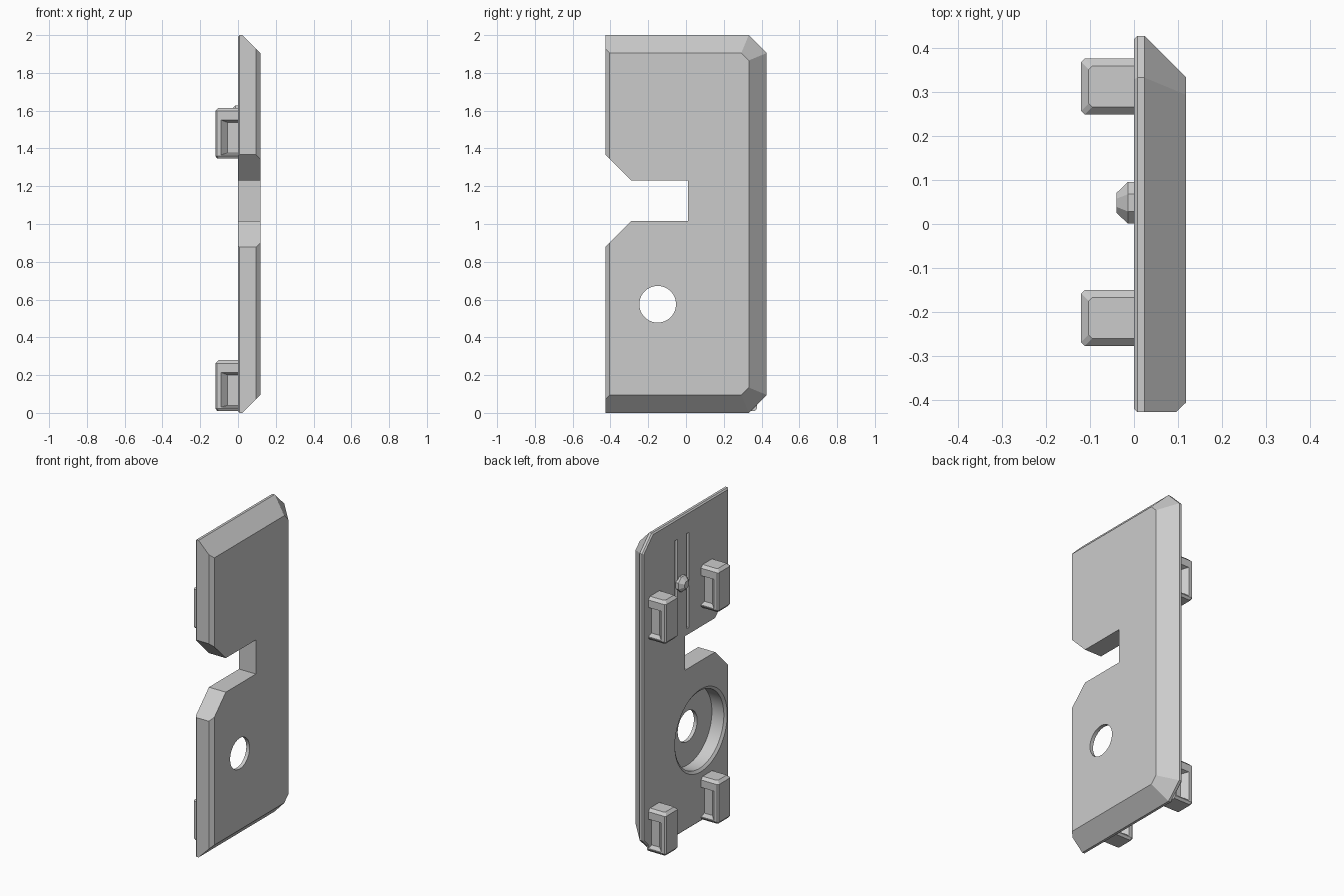
import bpy, bmesh, math

cube = bpy.data.objects.get("Cube")
if cube:
    bpy.data.objects.remove(cube, do_unlink=True)

GREY = (0.6, 0.6, 0.6, 1.0)
grey = bpy.data.materials.new("plain_grey")
grey.use_nodes = True
grey.diffuse_color = GREY
grey.node_tree.nodes["Principled BSDF"].inputs["Base Color"].default_value = GREY


def loft(name, sections):
    """Closed solid through rings that have equal point counts."""
    bm = bmesh.new()
    rings = [[bm.verts.new(p) for p in s] for s in sections]
    n = len(rings[0])
    for a, b in zip(rings, rings[1:]):
        for i in range(n):
            j = (i + 1) % n
            bm.faces.new((a[i], a[j], b[j], b[i]))
    bm.faces.new(rings[0])
    bm.faces.new(rings[-1])
    bmesh.ops.recalc_face_normals(bm, faces=bm.faces)
    mesh = bpy.data.meshes.new(name)
    bm.to_mesh(mesh)
    bm.free()
    mesh.materials.append(grey)
    obj = bpy.data.objects.new(name, mesh)
    bpy.context.collection.objects.link(obj)
    return obj


def activate(obj):
    bpy.ops.object.select_all(action='DESELECT')
    obj.select_set(True)
    bpy.context.view_layer.objects.active = obj


def cut(obj, cutter):
    mod = obj.modifiers.new("cut", 'BOOLEAN')
    mod.operation = 'DIFFERENCE'
    mod.solver = 'EXACT'
    mod.object = cutter
    activate(obj)
    bpy.ops.object.modifier_apply(modifier=mod.name)
    bpy.data.objects.remove(cutter, do_unlink=True)


def prism(name, outline, x0, x1):
    return loft(name, [[(x, y, z) for y, z in outline] for x in (x0, x1)])


def box(name, x0, x1, y0, y1, z0, z1):
    return prism(name, [(y0, z0), (y1, z0), (y1, z1), (y0, z1)], x0, x1)


def circle(x, y, z, r, n=64):
    turn = 2 * math.pi / n
    return [(x, y + r * math.cos((i + .5) * turn), z + r * math.sin((i + .5) * turn))
            for i in range(n)]


# Cover plate: straight front end, two clipped rear corners, sloped borders
THICK, HALF, CLIP = 0.118, 0.427, 0.095


def plate_ring(x, inset, front):
    c = CLIP - inset * (2 - math.sqrt(2))
    back, low, high = HALF - inset, inset, 2 - inset
    f = -HALF + front
    return [(x, f, low), (x, back - c, low), (x, back, low + c),
            (x, back, high - c), (x, back - c, high), (x, f, high)]


plate = loft("cover_plate", [
    plate_ring(0, 0.008, 0.008), plate_ring(0.008, 0, 0), plate_ring(0.024, 0, 0),
    plate_ring(0.095, 0.071, 0), plate_ring(THICK, 0.094, 0.022)])

# Flared notch in the front edge
cut(plate, prism("notch_cutter", [
    (-0.49, 0.815), (-0.29, 1.015), (0.01, 1.015),
    (0.01, 1.23), (-0.29, 1.23), (-0.49, 1.43)], -0.1, 0.3))

# Round recess with a chamfered rim, and its through hole
HY, HZ = -0.15, 0.575
cut(plate, loft("recess_cutter", [
    circle(-0.01, HY, HZ, 0.275), circle(0.012, HY, HZ, 0.244), circle(0.095, HY, HZ, 0.244)]))
cut(plate, loft("hole_cutter", [circle(-0.1, HY, HZ, 0.097), circle(0.3, HY, HZ, 0.097)]))

# Two shallow guide grooves on the inner face
for y in (-0.017, 0.097):
    cut(plate, box("groove_cutter", -0.05, 0.015, y - 0.011, y + 0.011, 1.27, 1.87))

activate(plate)
bpy.ops.object.shade_smooth_by_angle(angle=math.radians(25))

# Faceted locating bump between the grooves
loft("locating_bump", [circle(x, 0.048, 1.58, r, 8)
                       for x, r in ((0.005, 0.051), (-0.014, 0.051), (-0.04, 0.024))])


# Mounting clips with a tapered pocket on both sides
def clip_ring(yc, z, inset):
    w, x, c = 0.0635 - inset, -0.12 + inset, 0.008
    return [(0.01, yc - w, z), (x + c, yc - w, z), (x, yc - w + c, z),
            (x, yc + w - c, z), (x + c, yc + w, z), (0.01, yc + w, z)]


def pocket_ring(y, z0, taper):
    x, low, high = -0.09 + taper, z0 + 0.02 + taper * 0.3, z0 + 0.205 - taper * 0.4
    return [(x, y, low), (0, y, low), (0, y, high), (x, y, high)]


def mounting_clip(name, yc, z0):
    clip = loft(name, [clip_ring(yc, z0, 0.01), clip_ring(yc, z0 + 0.014, 0),
                       clip_ring(yc, z0 + 0.252, 0), clip_ring(yc, z0 + 0.269, 0.017)])
    for side in (-1, 1):
        cut(clip, loft("pocket_cutter", [
            pocket_ring(yc + side * d, z0, t)
            for d, t in ((0.08, 0), (0.0635, 0), (0.03, 0.034))]))


for row, z0 in (("lower", 0.01), ("upper", 1.346)):
    for end, yc in (("front", -0.213), ("rear", 0.312)):
        mounting_clip(f"{row}_{end}_clip", yc, z0)
